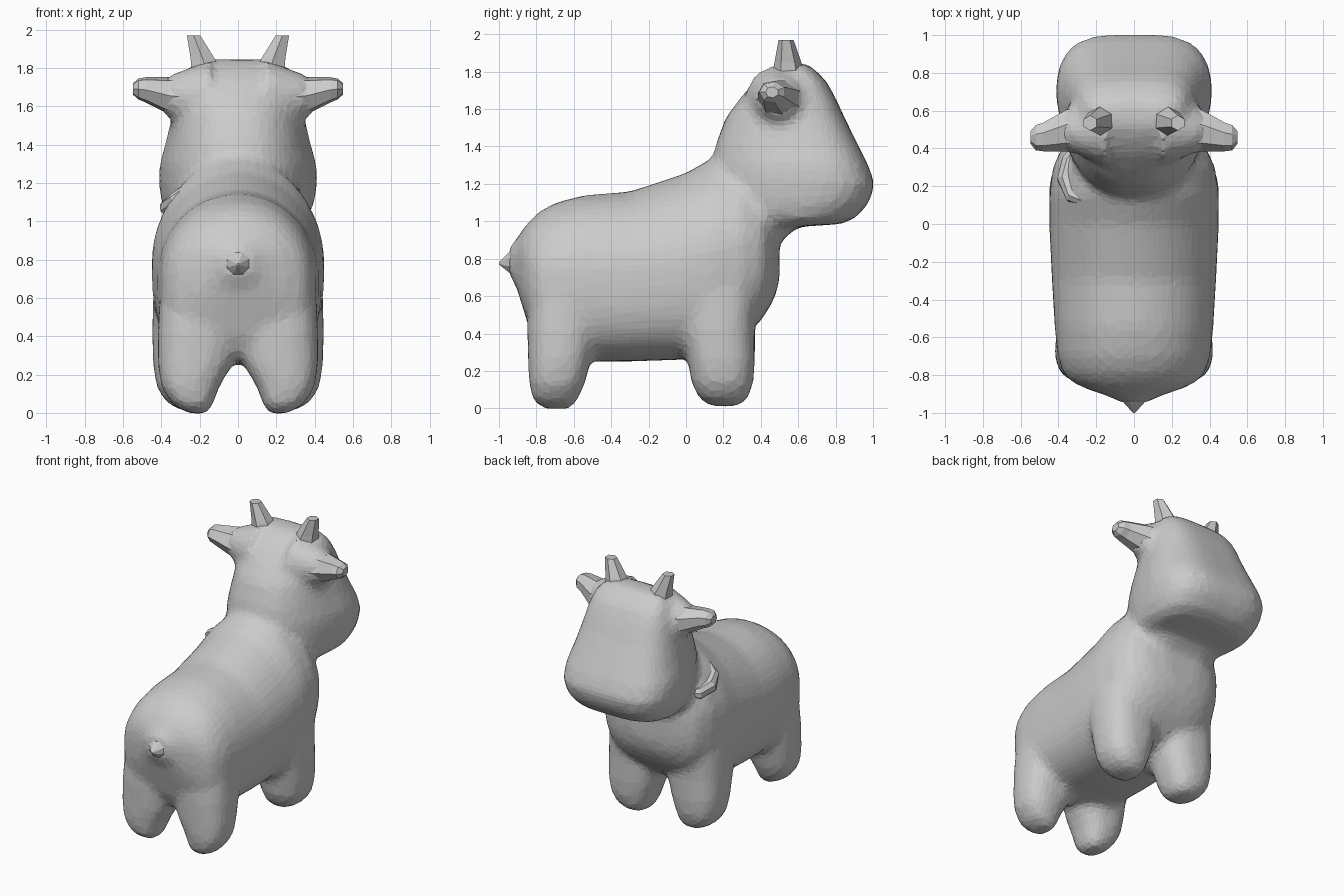
import bpy, bmesh, math
from mathutils import Vector

if "Cube" in bpy.data.objects:
    bpy.data.objects.remove(bpy.data.objects["Cube"])


def oval(n, ex=2.0, low=None):
    """Unit superellipse points; low = exponent for the negative half."""
    for i in range(n):
        a = 2 * math.pi * (i + 0.5) / n
        c, s = math.cos(a), math.sin(a)
        e = ex if s > 0 or low is None else low
        yield (math.copysign(abs(c) ** (2 / e), c),
               math.copysign(abs(s) ** (2 / e), s))


def loft(bm, rings):
    """Skin a list of closed rings and cap both ends."""
    vs = [[bm.verts.new(p) for p in r] for r in rings]
    n = len(vs[0])
    for a, b in zip(vs, vs[1:]):
        for i in range(n):
            j = (i + 1) % n
            bm.faces.new((a[i], a[j], b[j], b[i]))
    bm.faces.new(vs[0][::-1])
    bm.faces.new(vs[-1])


def make(name, bm):
    bmesh.ops.recalc_face_normals(bm, faces=bm.faces[:])
    me = bpy.data.meshes.new(name)
    bm.to_mesh(me)
    bm.free()
    ob = bpy.data.objects.new(name, me)
    bpy.context.collection.objects.link(ob)
    return ob


bm = bmesh.new()

# Torso: y, bottom z, top z, half width (shoulders slope more than the rump)
torso = [(-.95, .72, .86, .06), (-.91, .66, .90, .14), (-.87, .53, .96, .26),
         (-.83, .40, 1.01, .34), (-.78, .31, 1.055, .38), (-.7, .27, 1.10, .405),
         (-.55, .25, 1.14, .42), (-.3, .25, 1.16, .435), (0, .26, 1.26, .45),
         (.15, .29, 1.345, .45), (.3, .36, 1.36, .43), (.41, .48, 1.27, .38),
         (.47, .58, 1.12, .28), (.50, .68, 1.05, .14)]
loft(bm, [[(hw * u, y, (b + t) / 2 + (t - b) / 2 * v)
           for u, v in oval(36, 1.85 - .35 * y, 2.9)] for y, b, t, hw in torso])

# Head and neck: z, back y, front y, half width (rounder, narrower nape)
head = [(.85, .15, .45, .24), (.97, .16, .60, .28), (.985, .17, .83, .32),
        (1.02, .15, .91, .37), (1.10, .14, .98, .405), (1.2, .14, 1.01, .42),
        (1.3, .14, .975, .415), (1.4, .155, .925, .385), (1.55, .21, .85, .35),
        (1.66, .29, .80, .325), (1.75, .37, .75, .295), (1.81, .45, .69, .26),
        (1.845, .52, .64, .19)]
loft(bm, [[(hw * u * (1 - .18 * max(0, .3 - v)), (b + f) / 2 + (f - b) / 2 * v, z)
           for u, v in oval(36, 3.4, 2.5)] for z, b, f, hw in head])

# Legs: z, inner x, outer x, back y, front y
front = [(.01, .17, .29, .13, .28), (.05, .13, .37, .07, .33), (.13, .10, .425, .03, .36),
         (.25, .06, .445, .01, .37), (.42, .02, .45, -.03, .37), (.6, .02, .445, -.06, .38),
         (.75, .05, .42, -.03, .36)]
rear = [(-.003, .16, .26, -.76, -.62), (.04, .13, .34, -.82, -.58), (.13, .10, .40, -.84, -.54),
        (.25, .03, .42, -.845, -.51), (.42, .0, .42, -.85, -.47), (.6, .0, .41, -.84, -.44)]
for side in (-1, 1):
    for leg in (front, rear):
        loft(bm, [[(side * ((a + b) / 2 + (b - a) / 2 * u), (c + d) / 2 + (d - c) / 2 * v, z)
                   for u, v in oval(20, 2.5)] for z, a, b, c, d in leg])
    # Flared roots that blend the ears into the head
    loft(bm, [[(side * x, .5 + r * u, 1.65 + r * v) for u, v in oval(16)]
              for x, r in ((.15, .19), (.26, .15), (.34, .12), (.40, .085))])

body = make("body", bm)
m = body.modifiers.new("merge", 'REMESH')
m.mode = 'VOXEL'
m.voxel_size = .03
m = body.modifiers.new("soften", 'SMOOTH')
m.factor = .5
m.iterations = 7
m = body.modifiers.new("facets", 'DECIMATE')
m.ratio = .3

# Tail stub
bm = bmesh.new()
tail = [(-.85, .79, .14), (-.90, .785, .10), (-.95, .78, .055), (-1.0, .775, .006)]
loft(bm, [[(r * u, y, z + r * v) for u, v in oval(8)] for y, z, r in tail])
make("tail", bm)

# Ears: x, y, z, y radius, z radius
ear = [(.25, .5, 1.645, .14, .135), (.36, .5, 1.655, .115, .1),
       (.48, .465, 1.685, .08, .068), (.52, .46, 1.69, .07, .056), (.548, .46, 1.69, .035, .03)]
# Horns: x, y, z, radius
horn = [(.155, .55, 1.74, .095), (.185, .545, 1.85, .072), (.232, .535, 1.97, .04)]
for side, label in ((-1, "left"), (1, "right")):
    bm = bmesh.new()
    loft(bm, [[(side * x, y + ry * u, z + rz * v) for u, v in oval(7)]
              for x, y, z, ry, rz in ear])
    make(label + "_ear", bm)
    bm = bmesh.new()
    loft(bm, [[(side * (x + r * u), y + r * v, z) for u, v in oval(6)]
              for x, y, z, r in horn])
    make(label + "_horn", bm)

# Skin fold on the left shoulder
bm = bmesh.new()
fold = [(-.27, .42, 1.06, .03), (-.34, .34, 1.05, .045), (-.36, .24, 1.07, .05),
        (-.32, .15, 1.11, .045), (-.24, .12, 1.18, .03)]
pts = [Vector(p[:3]) for p in fold]
rings = []
for i, p in enumerate(pts):
    t = (pts[min(i + 1, 4)] - pts[max(i - 1, 0)]).normalized()
    e = t.cross(Vector((0, 0, 1))).normalized()
    w = e.cross(t)
    rings.append([p + fold[i][3] * (e * u + w * v) for u, v in oval(8)])
loft(bm, rings)
make("shoulder_fold", bm)
